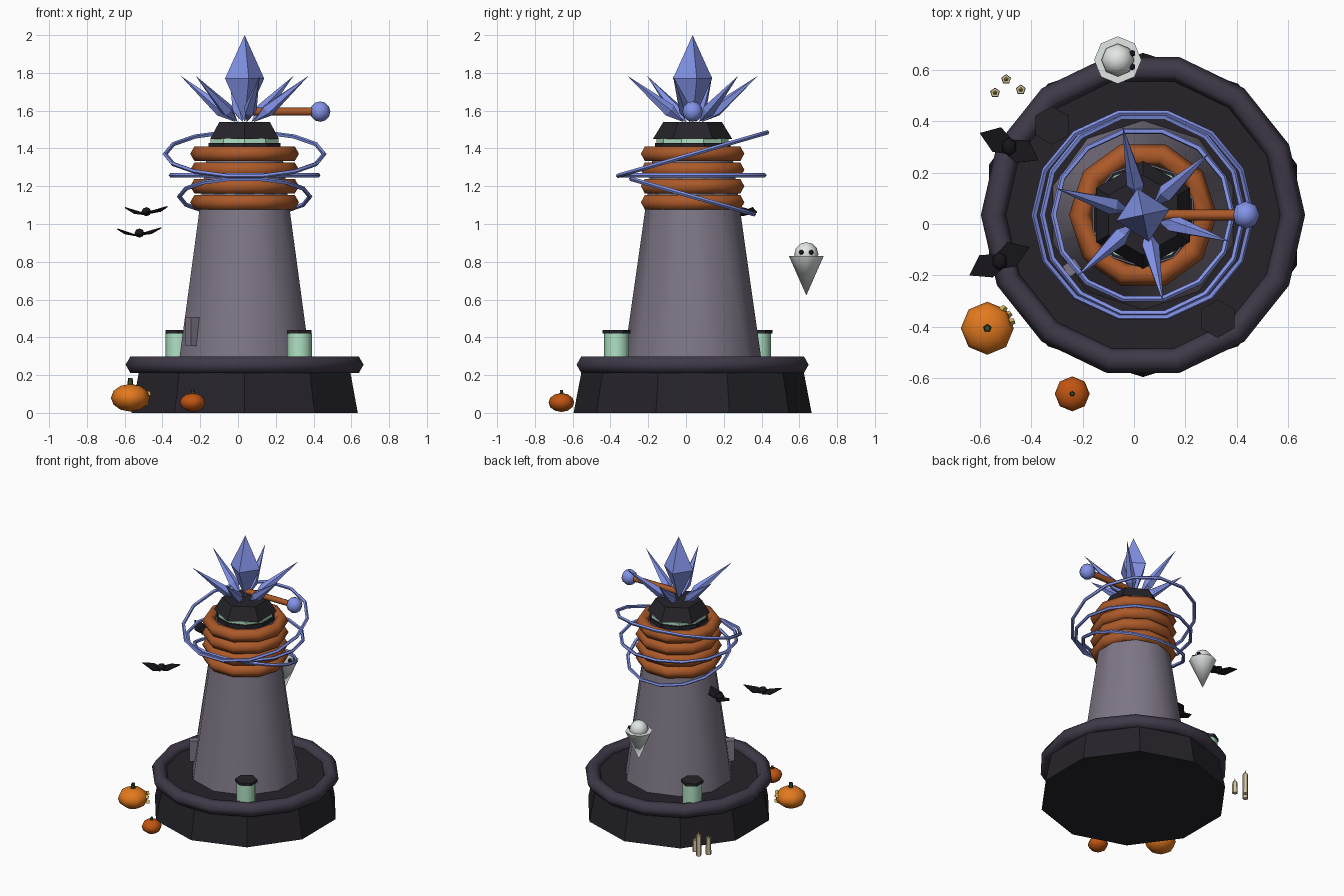
import bpy, math
from math import radians, cos, sin
from mathutils import Vector

if "Cube" in bpy.data.objects:
    bpy.data.objects.remove(bpy.data.objects["Cube"])

CX = CY = 0.035          # tower axis
mats = {}


def mat(name, rgb):
    m = bpy.data.materials.new(name)
    m.diffuse_color = (*[(c / 255) ** 2.2 for c in rgb], 1)
    m.use_nodes = True
    m.node_tree.nodes["Principled BSDF"].inputs["Base Color"].default_value = m.diffuse_color
    mats[name] = m


mat("black_iron", (42, 40, 46))
mat("dark_rim", (66, 60, 74))
mat("stone", (125, 117, 132))
mat("copper", (170, 90, 45))
mat("blue", (130, 146, 232))
mat("glass", (175, 225, 195))
mat("pumpkin_orange", (225, 120, 35))
mat("pumpkin_dark", (190, 85, 25))
mat("stem_green", (55, 75, 45))
mat("wax", (215, 200, 165))
mat("ghost_white", (225, 230, 228))
mat("bat_black", (30, 28, 33))
mat("glow", (215, 185, 95))


def finish(name, m, smooth=False):
    o = bpy.context.object
    o.name = name
    o.data.materials.append(mats[m])
    if smooth:
        bpy.ops.object.shade_smooth_by_angle(angle=radians(62))
    return o


def frustum(name, m, x, y, z0, z1, r0, r1, n, smooth=False):
    bpy.ops.mesh.primitive_cone_add(vertices=n, radius1=r0, radius2=r1, depth=z1 - z0,
                                    location=(x, y, (z0 + z1) / 2))
    return finish(name, m, smooth)


def torus(name, m, z, R, r, n, k, tilt=0):
    bpy.ops.mesh.primitive_torus_add(major_segments=n, minor_segments=k, major_radius=R,
                                     minor_radius=r, location=(CX, CY, z),
                                     rotation=(radians(tilt), 0, 0))
    return finish(name, m, True)


def ball(name, m, loc, size, seg=8, rings=6):
    bpy.ops.mesh.primitive_uv_sphere_add(segments=seg, ring_count=rings, radius=1, location=loc)
    bpy.context.object.scale = size
    return finish(name, m, True)


def mesh(name, m, verts, faces):
    me = bpy.data.meshes.new(name)
    me.from_pydata(verts, [], faces)
    o = bpy.data.objects.new(name, me)
    bpy.context.collection.objects.link(o)
    me.materials.append(mats[m])
    return o


def shard(name, base, tip, frac, r, n, spin=0):
    """Double-pointed crystal from base to tip, widest at frac."""
    a, b = Vector(base), Vector(tip)
    q = (b - a).to_track_quat('Z', 'Y')
    mid = a.lerp(b, frac)
    ring = [mid + q @ Vector((r * cos(spin + math.tau * i / n), r * sin(spin + math.tau * i / n), 0))
            for i in range(n)]
    faces = [(n, (i + 1) % n, i) for i in range(n)] + [(n + 1, i, (i + 1) % n) for i in range(n)]
    return mesh(name, "blue", ring + [a, b], faces)


# base and rim
frustum("base", "black_iron", CX, CY, 0, 0.26, 0.63, 0.58, 10)
torus("base_rim", "dark_rim", 0.255, 0.58, 0.05, 14, 6)

# tapering tower, small buttress stone, top plates and cap
frustum("tower", "stone", CX, CY, 0.24, 1.40, 0.37, 0.205, 10, True)
bpy.ops.mesh.primitive_cube_add(size=1, location=(-0.235, -0.165, 0.43), rotation=(0, 0, radians(36)))
bpy.context.object.scale = (0.07, 0.05, 0.15)
finish("buttress_stone", "stone")
frustum("top_plate", "black_iron", CX, CY, 1.39, 1.43, 0.20, 0.20, 10)
frustum("glow_disc", "glass", CX, CY, 1.43, 1.452, 0.19, 0.19, 10)
frustum("cap", "black_iron", CX, CY, 1.45, 1.54, 0.21, 0.155, 6)

# copper coils
for i, z in enumerate((1.115, 1.20, 1.287, 1.372)):
    torus(f"coil_{i}", "copper", z, 0.243, 0.045, 10, 6)

# orbiting rings
torus("orbit_low", "blue", 1.145, 0.347, 0.012, 14, 5, -16)
torus("orbit_mid", "blue", 1.258, 0.39, 0.012, 14, 5)
torus("orbit_high", "blue", 1.37, 0.422, 0.012, 14, 5, 16.2)

# crystals
shard("main_crystal", (CX, CY, 1.54), (CX, CY, 2.0), 0.5, 0.106, 4, radians(12))
for i in range(6):
    a = radians(43 + 60 * i)
    p = lambda r, z: (CX + r * cos(a), CY + r * sin(a), z)
    shard(f"side_crystal_{i}", p(0.05, 1.54), p(0.355, 1.785), 0.25, 0.036, 5)

# side arm with orb
bpy.ops.mesh.primitive_cylinder_add(vertices=8, radius=0.021, depth=0.36,
                                    location=(0.22, CY, 1.595), rotation=(0, radians(90), 0))
finish("arm", "copper", True)
ball("arm_orb", "blue", (0.435, CY, 1.595), (0.054,) * 3)

# jars on the platform
for n, x, y in (("front", 0.325, -0.368), ("back", -0.318, 0.383)):
    frustum(f"jar_{n}", "glass", x, y, 0.25, 0.42, 0.066, 0.066, 8, True)
    frustum(f"jar_lid_{n}", "black_iron", x, y, 0.42, 0.44, 0.075, 0.075, 6)

# pumpkins
for n, m, x, y, z, r, h, top in (("big", "pumpkin_orange", -0.57, -0.405, 0.08, 0.103, 0.073, 0.185),
                                 ("small", "pumpkin_dark", -0.24, -0.66, 0.055, 0.068, 0.05, 0.122)):
    ball(f"pumpkin_{n}", m, (x, y, z), (r, r, h))
    frustum(f"pumpkin_stem_{n}", "stem_green", x, y, z + h * 0.85, top, r * 0.17, r * 0.12, 5)
# carved face: two eyes and a mouth
for i, (ang, dz) in enumerate(((50, 0.02), (15, 0.02), (33, -0.03))):
    a = radians(ang)
    bpy.ops.mesh.primitive_cone_add(vertices=3, radius1=0.018, radius2=0.012, depth=0.02,
                                    location=(-0.57 + 0.1 * cos(a), -0.405 + 0.1 * sin(a), 0.08 + dz),
                                    rotation=(radians(90), 0, a + radians(90)))
    finish(f"pumpkin_face_{i}", "glow")

# candles
for i, (x, y, h) in enumerate(((-0.54, 0.51, 0.12), (-0.497, 0.562, 0.15), (-0.44, 0.522, 0.085))):
    frustum(f"candle_{i}", "wax", x, y, 0, h, 0.02, 0.018, 5)
    frustum(f"candle_flame_{i}", "glow", x, y, h, h + 0.03, 0.009, 0, 5)

# bats: body, ears and two kite wings
for i, (x, y, z, rot, s) in enumerate(((-0.485, 0.30, 1.065, -25, 1.0), (-0.522, -0.145, 0.952, 25, 1.03))):
    ball(f"bat_body_{i}", "bat_black", (x, y, z), (0.03, 0.036, 0.024), 6, 4)
    for side in (-1, 1):
        w = mesh(f"bat_wing_{i}_{side}", "bat_black",
                 [(0, 0.03, -0.012), (side * 0.06, 0.055, 0), (side * 0.125 * s, 0, 0.025),
                  (side * 0.05, -0.045, -0.005), (0, -0.03, -0.012)], [(0, 1, 2, 3, 4)])
        w.location, w.rotation_euler = (x, y, z), (0, 0, radians(rot))
        sol = w.modifiers.new("thick", 'SOLIDIFY')
        sol.thickness = 0.006

# floating ghost
gx, gy = -0.063, 0.637
frustum("ghost_body", "ghost_white", gx, gy, 0.622, 0.83, 0, 0.092, 8, True)
ball("ghost_head", "ghost_white", (gx, gy, 0.84), (0.064,) * 3)
for side in (-1, 1):
    ball(f"ghost_eye_{side}", "bat_black", (gx + 0.056, gy + side * 0.026, 0.85), (0.013,) * 3, 6, 4)
